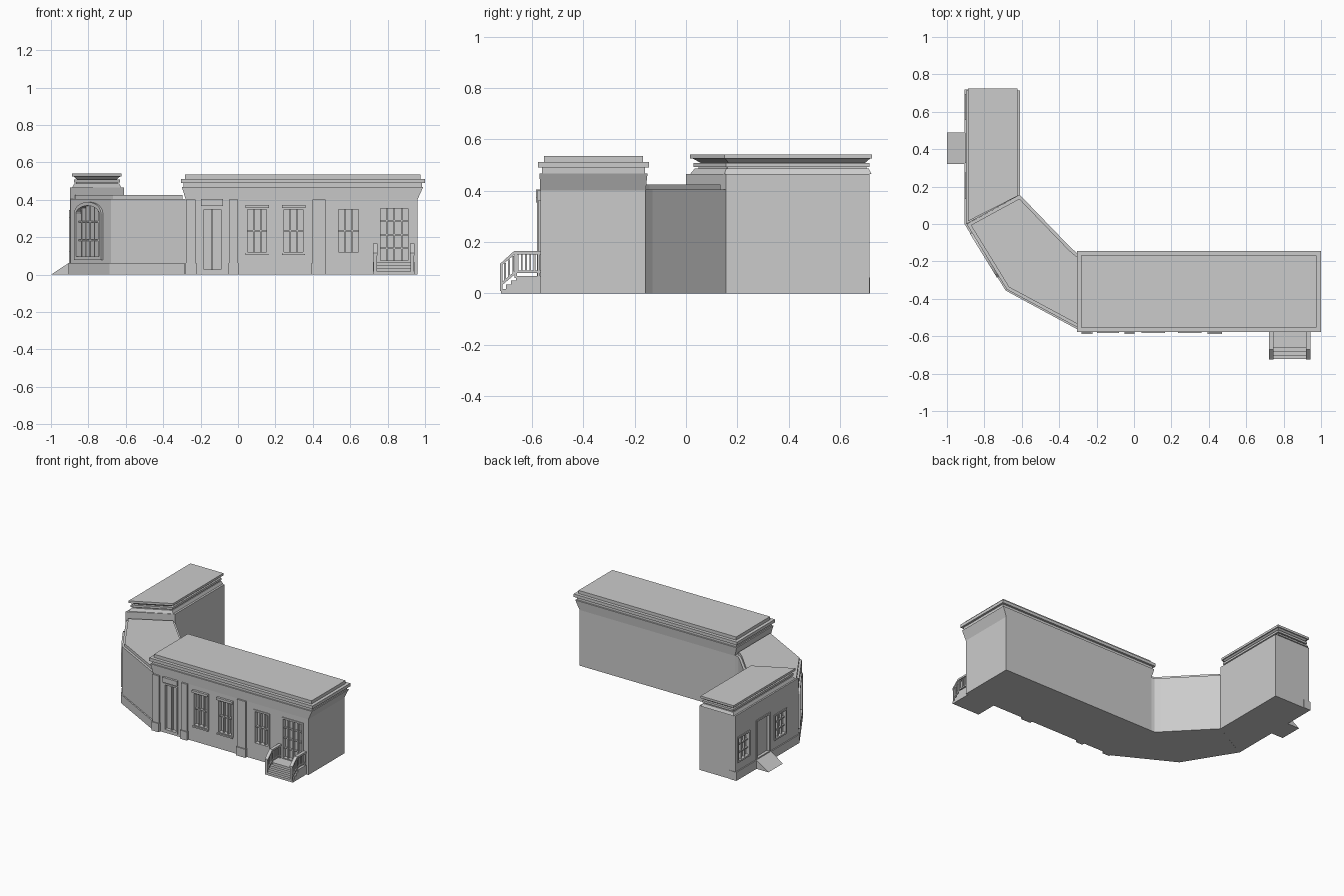
import bpy, bmesh, math
from mathutils import Matrix, Vector

if "Cube" in bpy.data.objects:
    bpy.data.objects.remove(bpy.data.objects["Cube"])

I = Matrix.Identity(4)


def make(name, rings, caps=True):
    """Loft closed rings of 3D points; caps=False joins the last ring to the first."""
    bm = bmesh.new()
    vs = [[bm.verts.new(p) for p in r] for r in rings]
    n, k = len(vs[0]), len(vs)
    for i in range(k - 1 if caps else k):
        a, b = vs[i], vs[(i + 1) % k]
        for j in range(n):
            bm.faces.new((a[j], a[(j + 1) % n], b[(j + 1) % n], b[j]))
    if caps:
        bm.faces.new(vs[0])
        bm.faces.new(vs[-1])
    bmesh.ops.recalc_face_normals(bm, faces=bm.faces)
    me = bpy.data.meshes.new(name)
    bm.to_mesh(me)
    bm.free()
    ob = bpy.data.objects.new(name, me)
    bpy.context.collection.objects.link(ob)
    return ob


def off(pts, d):
    """Offset a counter-clockwise polygon outward by d."""
    out, n = [], len(pts)
    for i in range(n):
        p, a, b = (Vector(pts[k % n]) for k in (i, i - 1, i + 1))
        e, f = (p - a).normalized(), (b - p).normalized()
        n1, n2 = Vector((e.y, -e.x)), Vector((f.y, -f.x))
        out.append(tuple(p + (n1 + n2) * d / (1 + n1.dot(n2))))
    return out


def rect(x0, x1, y0, y1):
    return [(x0, y0), (x1, y0), (x1, y1), (x0, y1)]


def stack(name, rings):
    return make(name, [[(x, y, z) for x, y in pts] for z, pts in rings])


def on_wall(M, pts, d):
    return [M @ Vector((u, -d, z)) for u, z in pts]


def panel(name, M, pts, d0, d1):
    return make(name, [on_wall(M, pts, d0), on_wall(M, pts, d1)])


def box(name, x0, x1, y0, y1, z0, z1):
    return stack(name, [(z0, rect(x0, x1, y0, y1)), (z1, rect(x0, x1, y0, y1))])


def side(name, x0, x1, pts):
    """Extrude a y-z profile along x."""
    return make(name, [[(x, y, z) for y, z in pts] for x in (x0, x1)])


def opening(name, wall, M, pts, depth=.025, cols=3, rows=2, frame=.01, out=.006):
    """Recess in a wall with a raised frame and glazing bars."""
    cut = panel(name + "_cutter", M, pts, -depth, .05)
    cut.hide_render = True
    mod = wall.modifiers.new("cut", 'BOOLEAN')
    mod.operation, mod.object, mod.solver = 'DIFFERENCE', cut, 'EXACT'
    dg = bpy.context.evaluated_depsgraph_get()
    me = bpy.data.meshes.new_from_object(wall.evaluated_get(dg))
    wall.modifiers.clear()
    wall.data = me
    bpy.data.objects.remove(cut)
    o, i = off(pts, frame * .5), off(pts, -frame * .7)
    make(name + "_frame", [on_wall(M, o, -depth), on_wall(M, o, out),
                           on_wall(M, i, out), on_wall(M, i, -depth)], caps=False)
    us, zs = [p[0] for p in pts], [p[1] for p in pts]
    u0, u1, z0, z1 = min(us), max(us), min(zs), max(zs)
    for c in range(1, cols):
        u = u0 + (u1 - u0) * c / cols
        top = z1
        if len(pts) > 4:
            t = (2 * u - u0 - u1) / (u1 - u0)
            top = z1 - ARCH * (1 - math.sqrt(1 - t * t))
        panel(name + "_bar", M, rect(u - .004, u + .004, z0, top), -depth, -.004)
    for r in range(1, rows):
        z = z0 + (z1 - z0) * r / rows
        panel(name + "_rail", M, rect(u0, u1, z - .004, z + .004), -depth, -.006)


# long front wing
F = -.568
front = stack("front_wing_wall", [(0, rect(-.28, .96, F, -.157)), (.402, rect(-.28, .96, F, -.157)),
                                  (.468, rect(-.30, .99, F - .003, -.15))])
c = rect(-.295, .988, -.566, -.156)
stack("front_wing_cornice", [(.468, off(c, -.004)), (.49, off(c, -.004)), (.49, off(c, .011)),
                             (.512, off(c, .011)), (.512, off(c, -.012)), (.535, off(c, -.012))])

# angled link between the wings
foot = [(-.895, 0), (-.68, -.35), (-.28, -.565), (-.28, -.16), (-.305, -.155), (-.335, -.13), (-.61, .155)]
link = stack("link_wall", [(0, foot), (.405, foot)])
cap = off(foot, -.016)
stack("link_roof", [(.40, cap), (.425, cap)])

# left wing with slanted front end
lw = [(-.897, 0), (-.61, .155), (-.61, .715), (-.897, .715)]
left = stack("left_wing_wall", [(0, lw), (.466, lw)])
top = [(-.878, .03), (-.632, .155), (-.632, .715), (-.878, .715)]
stack("left_wing_cornice", [(.466, off(top, .008)), (.486, off(top, -.002)), (.486, off(top, -.012)),
                            (.493, off(top, -.012)), (.493, off(top, .0)), (.508, off(top, .0)),
                            (.508, off(top, -.018)), (.525, off(top, .002)), (.525, off(top, .009)),
                            (.541, off(top, .009))])

# plinth along the outer side
pl = [(-.905, .718), (-.905, -.002), (-.686, -.356), (-.285, -.573), (-.285, -.5), (-.66, -.3),
      (-.85, .02), (-.85, .718)]
for nm, q in (("link_plinth", pl[1:7]), ("left_plinth", [pl[0], pl[1], pl[6], pl[7]])):
    stack(nm, [(0, q), (.062, q)])

# front openings
W = Matrix.Translation((0, F, 0))
for i, (a, b) in enumerate(((.045, .16), (.24, .355), (.53, .65))):
    opening(f"front_window_{i}", front, W, rect(a, b, .115, .355))
    if i < 2:
        box("window_lintel", a - .006, b + .006, F - .016, F + .01, .355, .373)
        box("window_sill", a - .004, b + .004, F - .012, F + .01, .105, .115)
opening("entrance_door", front, W, rect(.755, .915, .068, .36), .02, 4, 4)
opening("bay_door", front, W, rect(-.19, -.085, .02, .355), .02, 2, 1)
box("bay_lintel", -.197, -.08, F - .016, F + .01, .368, .404)

# pilasters with bases
for a, b in ((-.278, -.226), (-.048, 0), (.397, .467)):
    box("pilaster", a, b, F - .012, F + .01, 0, .402)
    box("pilaster_base", a - .003, b + .003, F - .02, F + .01, 0, .062)

# arched window on the angled face
ARCH = .055
d = Vector((.215, -.35)).normalized()
A = Matrix.Translation((-.7945, -.1636, 0)) @ Matrix.Rotation(math.atan2(d.y, d.x), 4, 'Z')
arch = [(-.13, .085), (.13, .085)] + [(.13 * math.cos(t), .325 + ARCH * math.sin(t))
                                      for t in (math.pi * k / 12 for k in range(13))]
opening("arched_window", link, A, arch, .025, 6, 3, .016, .012)

# left side windows, door and ramp
S = Matrix.Translation((-.897, 0, 0)) @ Matrix.Rotation(-math.pi / 2, 4, 'Z')
for y in (.625, .205):
    opening("side_window", left, S, rect(-y - .065, -y + .065, .125, .30), .02, 3, 3)
opening("side_door", left, S, rect(-.48, -.33, .063, .34), .015, 1, 1)
make("ramp", [[(-1, y, 0), (-.89, y, 0), (-.89, y, .062), (-.905, y, .062)] for y in (.322, .488)])

# entrance steps
prof = [(-.56, 0), (-.722, 0)]
for k in range(4):
    y = -.722 + k * .02
    prof += [(y, .017 * (k + 1)), (y + .02, .017 * (k + 1))]
prof += [(-.56, .068)]
side("steps", .735, .93, prof)

# stair sides and railings, both sides
for x0, x1 in ((.722, .745), (.92, .943)):
    side("stair_side", x0, x1, prof)
    side("hand_rail", x0, x1, [(-.565, .152), (-.668, .152), (-.725, .103), (-.725, .115), (-.67, .165), (-.565, .165)])
    side("low_rail", x0 + .004, x1 - .004, [(-.565, .08), (-.66, .08), (-.722, .028), (-.722, .04),
                                            (-.663, .09), (-.565, .09)])
    for y in (-.72, -.664, -.574):
        drop = max(0, -.668 - y) * .86
        box("rail_post", x0 + .003, x1 - .003, y - .005, y + .005, .01 if drop else .06, .158 - drop)
    for k in range(8):
        y = -.706 + k * .0165
        drop = max(0, -.662 - y) * .86
        box("baluster", x0 + .008, x1 - .008, y - .0035, y + .0035, .085 - drop, .156 - drop)
